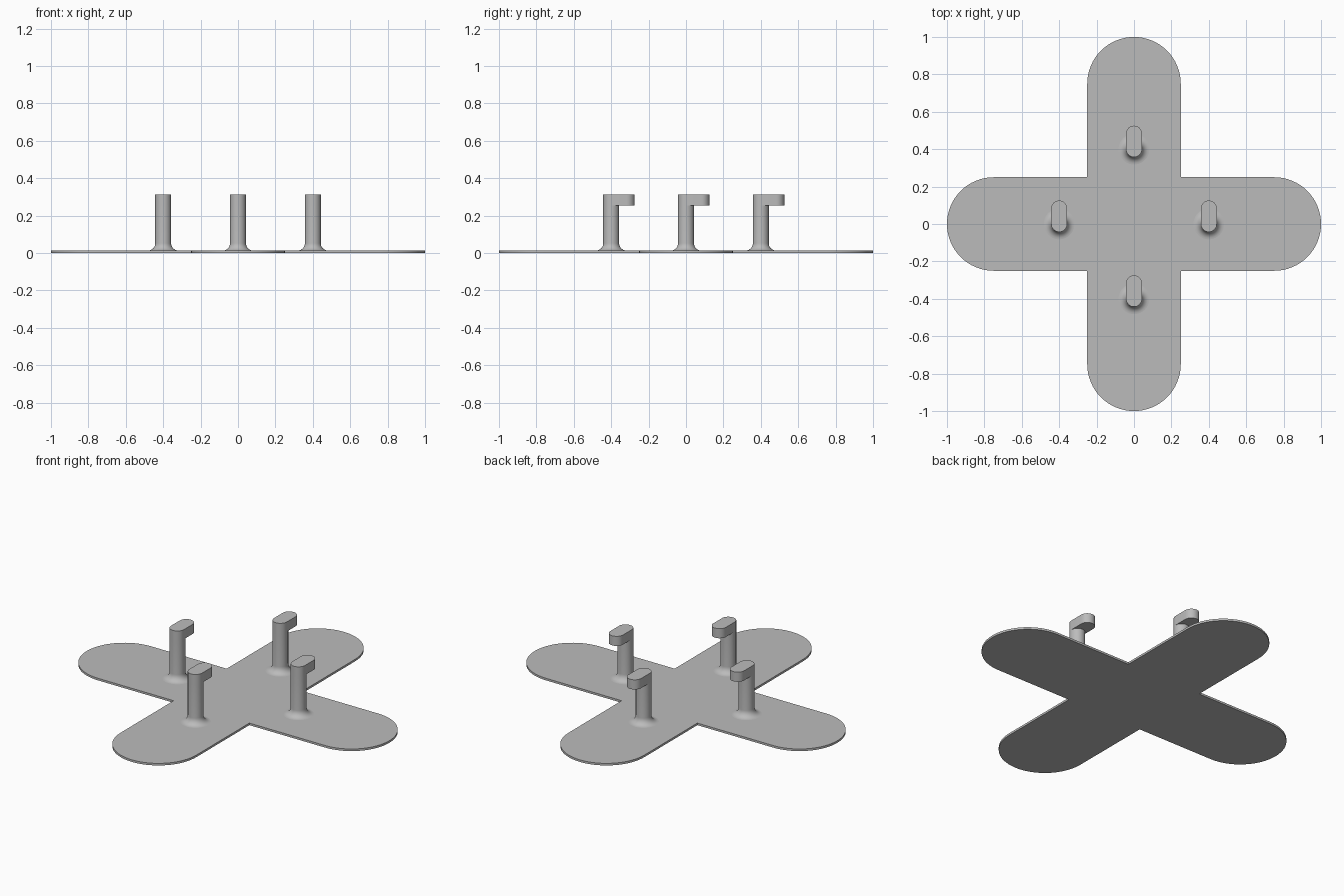
import bpy, bmesh
from math import sin, cos, pi, radians
from mathutils import Matrix, Vector

if "Cube" in bpy.data.objects:
    bpy.data.objects.remove(bpy.data.objects["Cube"])

THICK = 0.0125      # base plate thickness
ARM = 0.25          # half width of an arm
POST_R = 0.0425
FILLET = 0.04
HOOK_Z, TOP_Z = 0.255, 0.3125
REACH = 0.083       # distance from post axis to hook tip centre

grey = bpy.data.materials.new("plain grey")
grey.use_nodes = True
colour = (0.5, 0.5, 0.5, 1)
grey.diffuse_color = colour
grey.node_tree.nodes["Principled BSDF"].inputs["Base Color"].default_value = colour


def finish(bm, name):
    bmesh.ops.recalc_face_normals(bm, faces=bm.faces)
    mesh = bpy.data.meshes.new(name)
    bm.to_mesh(mesh)
    bm.free()
    mesh.materials.append(grey)
    obj = bpy.data.objects.new(name, mesh)
    bpy.context.collection.objects.link(obj)
    bpy.ops.object.select_all(action='DESELECT')
    obj.select_set(True)
    bpy.context.view_layer.objects.active = obj
    bpy.ops.object.shade_smooth_by_angle(angle=radians(30))
    return obj


def arc(cx, cy, r, a0, a1, n):
    return [Vector((cx + r * cos(a0 + (a1 - a0) * i / n),
                    cy + r * sin(a0 + (a1 - a0) * i / n), 0)) for i in range(n + 1)]


def prism(bm, outline, z0, z1):
    face = bm.faces.new([bm.verts.new((p.x, p.y, z0)) for p in outline])
    up = bmesh.ops.extrude_face_region(bm, geom=[face], use_keep_orig=True)
    verts = [g for g in up["geom"] if isinstance(g, bmesh.types.BMVert)]
    bmesh.ops.translate(bm, verts=verts, vec=(0, 0, z1 - z0))


# Cross-shaped base: one rounded arm turned four times
outline = []
for k in range(4):
    turn = Matrix.Rotation(k * pi / 2, 3, 'Z')
    arm = arc(1 - ARM, 0, ARM, -pi / 2, pi / 2, 32) + [Vector((ARM, ARM, 0))]
    outline += [turn @ p for p in arm]
bm = bmesh.new()
prism(bm, outline, 0, THICK)
finish(bm, "base_plate")


def make_post(name, x, y):
    # Post with a flared foot, turned around its axis
    profile = [(POST_R + FILLET * (1 - cos(a)), THICK + FILLET * (1 - sin(a)))
               for a in (pi / 2 * (1 - i / 8) for i in range(9))]
    profile = [(p[0], p[1]) for p in reversed(profile)]
    profile = [(POST_R + FILLET * (1 - sin(i * pi / 16)),
                THICK + FILLET * (1 - cos(i * pi / 16))) for i in range(9)]
    profile.append((POST_R, HOOK_Z))
    bm = bmesh.new()
    verts = [bm.verts.new((r, 0, z)) for r, z in profile]
    edges = [bm.edges.new(pair) for pair in zip(verts, verts[1:])]
    bmesh.ops.spin(bm, geom=verts + edges, cent=(0, 0, 0), axis=(0, 0, 1),
                   angle=2 * pi, steps=40)
    bmesh.ops.remove_doubles(bm, verts=bm.verts, dist=0.0001)
    post = finish(bm, name + "_post")
    # Rounded hook pointing to the back
    bm = bmesh.new()
    prism(bm, arc(0, 0, POST_R, pi, 2 * pi, 20) + arc(0, REACH, POST_R, 0, pi, 20),
          HOOK_Z, TOP_Z)
    hook = finish(bm, name + "_hook")
    post.location = hook.location = (x, y, 0)


for name, x, y in (("left", 0.4, 0), ("right", -0.4, 0),
                   ("front", 0, -0.4), ("back", 0, 0.4)):
    make_post(name, x, y)
